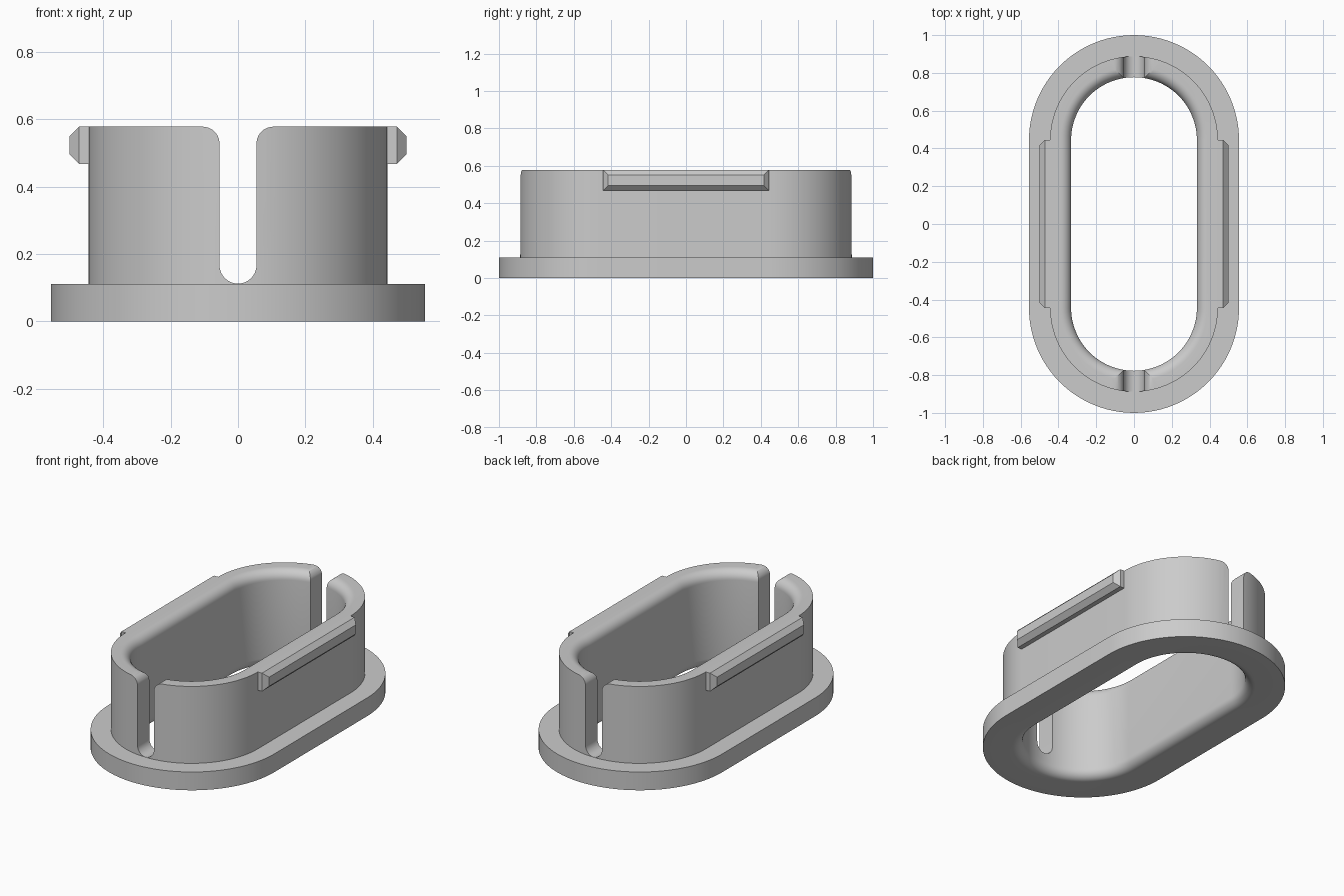
import bpy
import bmesh
from math import sin, cos, pi, radians

if "Cube" in bpy.data.objects:
    bpy.data.objects.remove(bpy.data.objects["Cube"], do_unlink=True)

HALF = 0.444       # half length of the straight sides
FLANGE_R = 0.556
WALL_R = 0.444
HOLE_R = 0.333
FLANGE_H = 0.111
HEIGHT = 0.578
FILLET = 0.056
SLOT_R = 0.055
ARC = 48           # segments in each half-round end

grey = bpy.data.materials.new("plain grey")
grey.use_nodes = True
grey.diffuse_color = (0.6, 0.6, 0.6, 1)
grey.node_tree.nodes["Principled BSDF"].inputs["Base Color"].default_value = (0.6, 0.6, 0.6, 1)


def finish(name, bm):
    bmesh.ops.recalc_face_normals(bm, faces=bm.faces)
    mesh = bpy.data.meshes.new(name)
    bm.to_mesh(mesh)
    bm.free()
    mesh.materials.append(grey)
    obj = bpy.data.objects.new(name, mesh)
    bpy.context.collection.objects.link(obj)
    return obj


def arc(cx, cz, r, start, end, steps):
    angles = [radians(start + (end - start) * i / steps) for i in range(steps + 1)]
    return [(cx + r * cos(a), cz + r * sin(a)) for a in angles]


def activate(obj):
    bpy.ops.object.select_all(action="DESELECT")
    obj.select_set(True)
    bpy.context.view_layer.objects.active = obj


# Body: flange and wall section swept around a stadium path
section = [(FLANGE_R, 0), (FLANGE_R, FLANGE_H), (WALL_R, FLANGE_H), (WALL_R, HEIGHT)]
section += arc(HOLE_R + FILLET, HEIGHT - FILLET, FILLET, 90, 180, 8)
section += arc(HOLE_R + FILLET, FILLET, FILLET, 180, 270, 8)

path = []
for end in (1, -1):
    for i in range(ARC + 1):
        a = pi * i / ARC
        path.append((end * cos(a), end * sin(a), end * HALF))

bm = bmesh.new()
rings = [[bm.verts.new((r * dx, r * dy + y, z)) for r, z in section] for dx, dy, y in path]
for i, ring in enumerate(rings):
    after = rings[(i + 1) % len(rings)]
    for j in range(len(section)):
        k = (j + 1) % len(section)
        bm.faces.new((ring[j], ring[k], after[k], after[j]))
body = finish("flanged_sleeve", bm)

# Slot cutter: round bottom, flared rounded mouth, through both ends
FLARE = 0.05
outline = arc(0, FLANGE_H + SLOT_R + 0.001, SLOT_R, 180, 360, 20)
right = arc(SLOT_R + FLARE, HEIGHT - FLARE, FLARE, 180, 90, 10)
top = HEIGHT + 0.1
outline += right + [(SLOT_R + FLARE, top), (-SLOT_R - FLARE, top)]
outline += [(-x, z) for x, z in reversed(right)]
bm = bmesh.new()
face = bm.faces.new([bm.verts.new((x, -1.2, z)) for x, z in outline])
out = bmesh.ops.extrude_face_region(bm, geom=[face])
moved = [v for v in out["geom"] if isinstance(v, bmesh.types.BMVert)]
bmesh.ops.translate(bm, verts=moved, vec=(0, 2.4, 0))
cutter = finish("slot_cutter", bm)
cutter.hide_render = True

activate(body)
cut = body.modifiers.new("slots", "BOOLEAN")
cut.operation = "DIFFERENCE"
cut.solver = "EXACT"
cut.object = cutter
bpy.ops.object.modifier_apply(modifier=cut.name)
bpy.data.objects.remove(cutter, do_unlink=True)
activate(body)
bpy.ops.object.shade_smooth_by_angle(angle=radians(30))


# Snap ridges: bars with a chamfered outer face
def snap_ridge(name, side):
    low, bevel = 0.467, 0.028
    bm = bmesh.new()
    loops = []
    for x, inset in ((WALL_R, 0), (0.472, 0), (0.5, bevel)):
        y, z0, z1 = HALF - inset, low + inset, HEIGHT - inset
        corners = ((-y, z0), (y, z0), (y, z1), (-y, z1))
        loops.append([bm.verts.new((side * x, cy, cz)) for cy, cz in corners])
    for a, b in zip(loops, loops[1:]):
        for j in range(4):
            k = (j + 1) % 4
            bm.faces.new((a[j], a[k], b[k], b[j]))
    bm.faces.new(loops[0])
    bm.faces.new(loops[-1])
    finish(name, bm)


snap_ridge("left_snap_ridge", 1)
snap_ridge("right_snap_ridge", -1)
